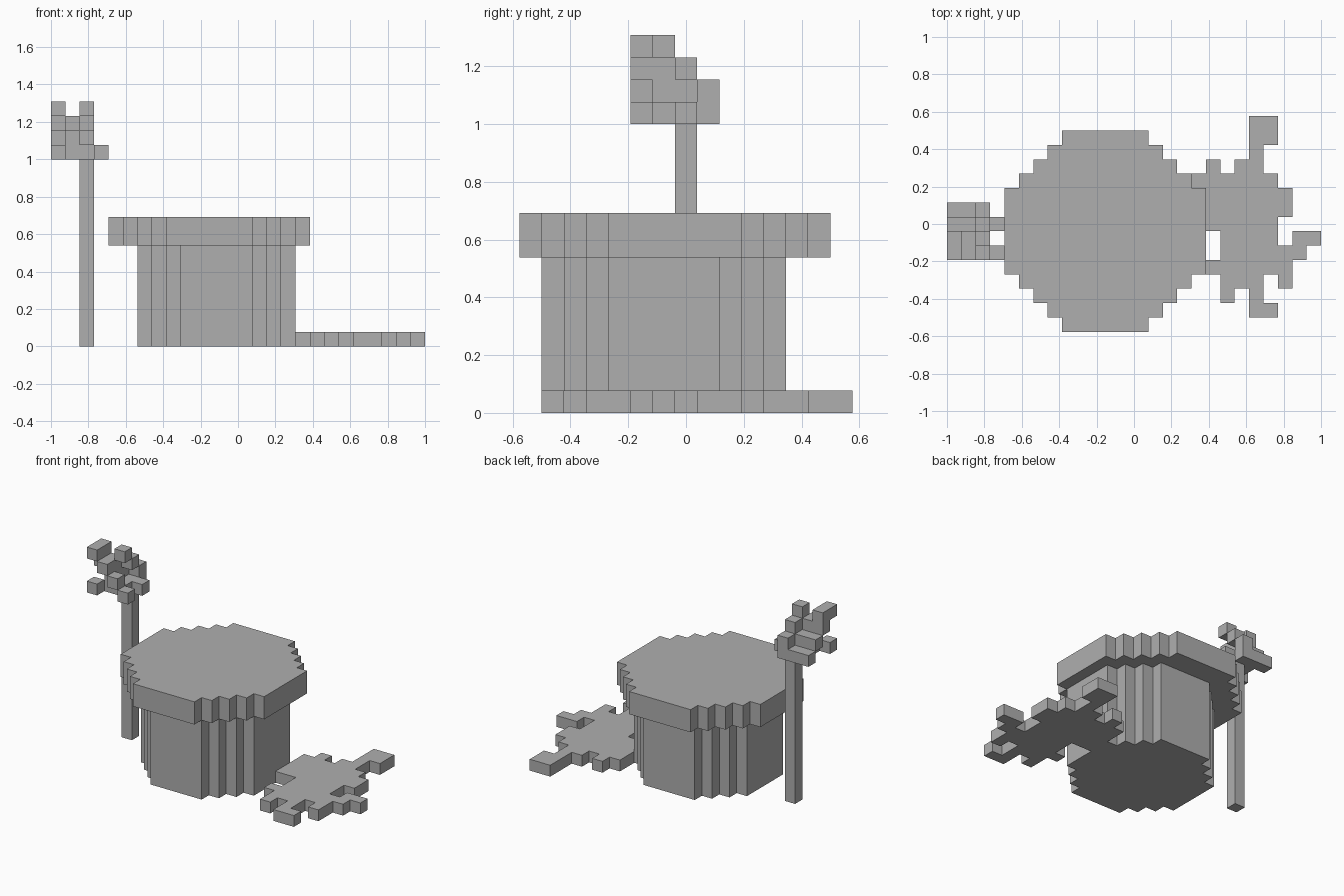
import bpy
import bmesh
from mathutils import Vector

if "Cube" in bpy.data.objects:
    bpy.data.objects.remove(bpy.data.objects["Cube"], do_unlink=True)

UNIT = 2 / 26                      # edge of one block
ORIGIN = Vector((-1, -7.5 * UNIT, 0))

grey = bpy.data.materials.new("stone_grey")
grey.use_nodes = True
colour = (0.43, 0.43, 0.43, 1)
grey.diffuse_color = colour
grey.node_tree.nodes["Principled BSDF"].inputs["Base Color"].default_value = colour


def block_part(name, cells):
    """Make one mesh from the outer faces of a set of unit blocks."""
    bm = bmesh.new()
    corners = {}

    def vert(p):
        key = tuple(p)
        if key not in corners:
            corners[key] = bm.verts.new(ORIGIN + Vector(p) * UNIT)
        return corners[key]

    for cell in cells:
        for axis in range(3):
            u, v = (axis + 1) % 3, (axis + 2) % 3
            for side in (0, 1):
                neighbour = list(cell)
                neighbour[axis] += 2 * side - 1
                if tuple(neighbour) in cells:
                    continue
                ring = []
                for du, dv in ((0, 0), (1, 0), (1, 1), (0, 1)):
                    p = list(cell)
                    p[axis] += side
                    p[u] += du
                    p[v] += dv
                    ring.append(vert(p))
                bm.faces.new(ring if side else ring[::-1])
    bmesh.ops.dissolve_limit(bm, angle_limit=0.01, verts=bm.verts[:], edges=bm.edges[:])
    mesh = bpy.data.meshes.new(name)
    bm.to_mesh(mesh)
    bm.free()
    mesh.materials.append(grey)
    obj = bpy.data.objects.new(name, mesh)
    bpy.context.collection.objects.link(obj)


def stepped_disc(x, y, size, steps, bottom, top):
    """Square of blocks with its corners cut in steps."""
    cells = set()
    for i in range(size):
        for j in range(size):
            if min(i, size - 1 - i) + min(j, size - 1 - j) >= steps:
                cells |= {(x + i, y + j, k) for k in range(bottom, top)}
    return cells


def layer(x, y, z, rows):
    """Blocks from a plan drawn with the back row first."""
    return {(x + i, y + j, z)
            for j, row in enumerate(reversed(rows.split()))
            for i, mark in enumerate(row) if mark == "#"}


# Round body and wide rim
block_part("drum_body", stepped_disc(6, 1, 11, 3, 0, 7))
block_part("drum_rim", stepped_disc(4, 0, 14, 4, 7, 9))

# Splash on the ground
block_part("ground_splash", layer(17, 1, 0, """
    ....##...
    ....##...
    ....#....
    .#.##....
    ######...
    #######..
    #######..
    ######...
    ..####.##
    ..######.
    .######..
    ..###.#..
    ..#.#....
    ....##..."""))

# Upright pole
block_part("pole", {(2, 7, k) for k in range(13)})

# Branching head on the pole, bottom layer first
head = set()
for level, plan in enumerate((
        "###. .### .##. #..#",
        "..#. ##.. .#.. ..#.",
        ".... ..#. ##.. .#..",
        ".... .... #.#. #...")):
    head |= layer(0, 5, 13 + level, plan)
block_part("pole_head", head)
